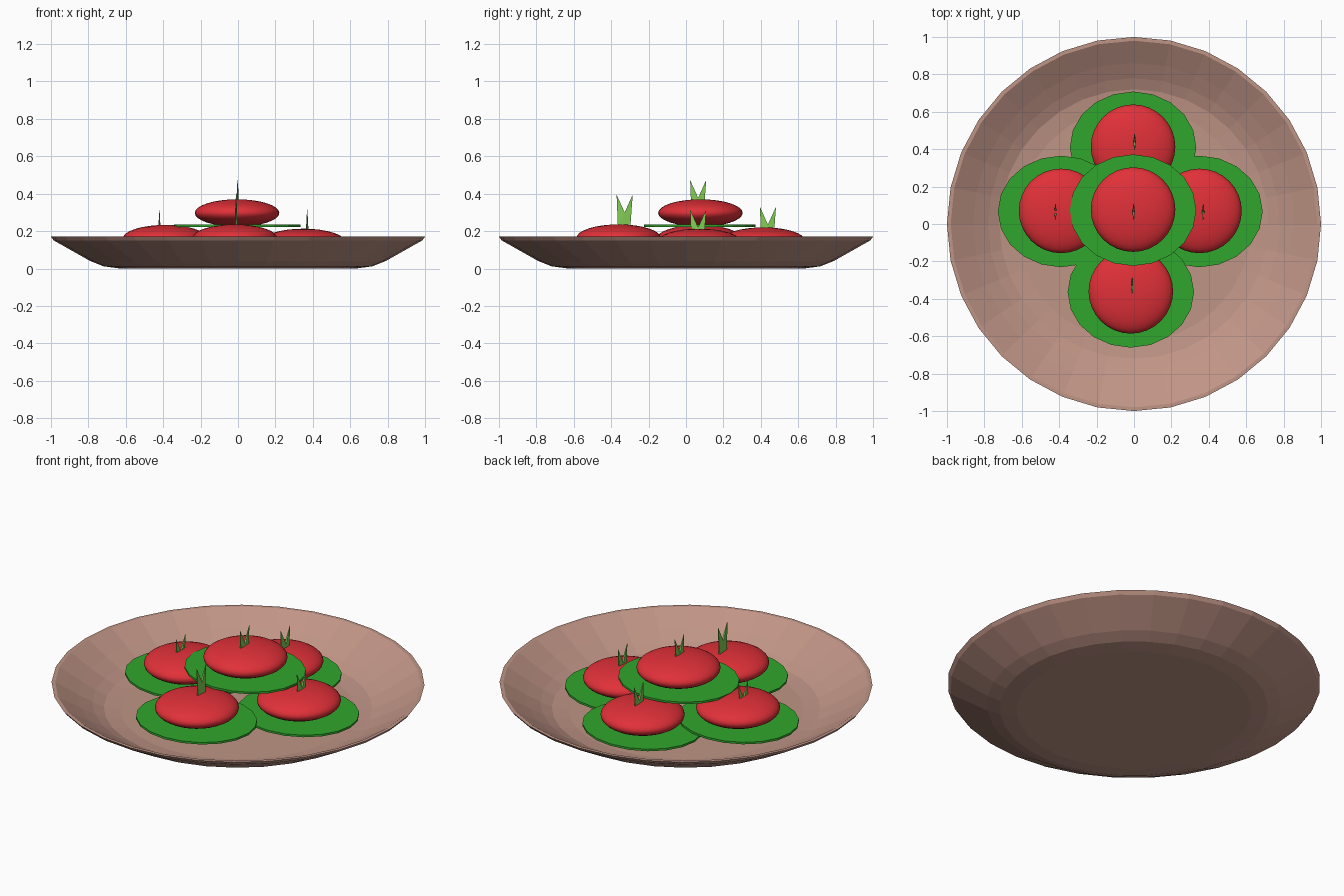
import bpy, bmesh, math
from mathutils import Matrix

if "Cube" in bpy.data.objects:
    bpy.data.objects.remove(bpy.data.objects["Cube"])


def material(name, rgb):
    m = bpy.data.materials.new(name)
    m.diffuse_color = (*rgb, 1)
    m.use_nodes = True
    m.node_tree.nodes["Principled BSDF"].inputs["Base Color"].default_value = m.diffuse_color
    return m


CLAY = material("clay", (0.53, 0.30, 0.24))
RED = material("red", (0.75, 0.03, 0.04))
GREEN = material("leaf green", (0.03, 0.38, 0.025))
LIGHT = material("stem green", (0.22, 0.60, 0.09))


def finish(bm, name, mat, smooth=None):
    bmesh.ops.recalc_face_normals(bm, faces=bm.faces)
    me = bpy.data.meshes.new(name)
    bm.to_mesh(me)
    bm.free()
    ob = bpy.data.objects.new(name, me)
    bpy.context.collection.objects.link(ob)
    me.materials.append(mat)
    if smooth is not None:
        bpy.ops.object.select_all(action='DESELECT')
        ob.select_set(True)
        bpy.context.view_layer.objects.active = ob
        bpy.ops.object.shade_smooth_by_angle(angle=math.radians(smooth))
    return ob


# plate: closed profile (outside up, inside down) turned around z
def plate(profile, sides=32):
    bm = bmesh.new()
    rings = [[bm.verts.new((r * math.cos(2 * math.pi * i / sides),
                            r * math.sin(2 * math.pi * i / sides), z))
              for i in range(sides)] for r, z in profile]
    for a, b in zip(rings, rings[1:]):
        for i in range(sides):
            j = (i + 1) % sides
            bm.faces.new((a[i], a[j], b[j], b[i]))
    bm.faces.new(rings[0])
    bm.faces.new(rings[-1])
    finish(bm, "plate", CLAY)


plate([(0.63, 0), (0.72, 0.012), (0.79, 0.04), (0.985, 0.15), (1.0, 0.17),
       (0.98, 0.17), (0.86, 0.097), (0.78, 0.053), (0.72, 0.027), (0.63, 0.015)])


# leaf: thin oval disc under a tomato
def leaf(name, x, y, z):
    bm = bmesh.new()
    bmesh.ops.create_cone(bm, cap_ends=True, segments=20, radius1=1, radius2=1, depth=1,
                          matrix=Matrix.Translation((x, y, z)) @ Matrix.Diagonal((0.338, 0.298, 0.012, 1)))
    finish(bm, name, GREEN)


# tomato: flattened ball
def tomato(name, x, y, z):
    bm = bmesh.new()
    bmesh.ops.create_uvsphere(bm, u_segments=32, v_segments=16, radius=1,
                              matrix=Matrix.Translation((x, y, z)) @ Matrix.Diagonal((0.226, 0.226, 0.073, 1)))
    finish(bm, name, RED, 40)


# stem: thin two-pronged blade, thickest in the middle
def stem(name, x, y, top):
    outline = [(-0.036, -0.18), (0.03, -0.18), (0.043, 0), (0, -0.095), (-0.043, 0)]
    half = [0.004, 0.004, 0.001, 0.006, 0.001]
    bm = bmesh.new()
    a, b = [[bm.verts.new((x + s * h, y + u, top + w)) for (u, w), h in zip(outline, half)]
            for s in (-1, 1)]
    for side in (a, b):
        for tri in ((0, 3, 4), (0, 1, 3), (1, 2, 3)):
            bm.faces.new([side[k] for k in tri])
    for i in range(5):
        j = (i + 1) % 5
        bm.faces.new((a[i], a[j], b[j], b[i]))
    finish(bm, name, LIGHT)


# name, tomato x, y, centre z, stem x, y, top z
for n, x, y, z, sx, sy, top in [
        ("left", -0.39, 0.07, 0.16, -0.42, 0.065, 0.31),
        ("right", 0.35, 0.07, 0.14, 0.37, 0.065, 0.315),
        ("front", -0.017, -0.36, 0.163, -0.01, -0.328, 0.395),
        ("back", -0.005, 0.413, 0.147, 0.003, 0.438, 0.33),
        ("top", -0.005, 0.077, 0.297, -0.002, 0.065, 0.473)]:
    leaf(n + "_leaf", x, y - 0.003, z - 0.069)
    tomato(n + "_tomato", x, y, z)
    stem(n + "_stem", sx, sy, top)
